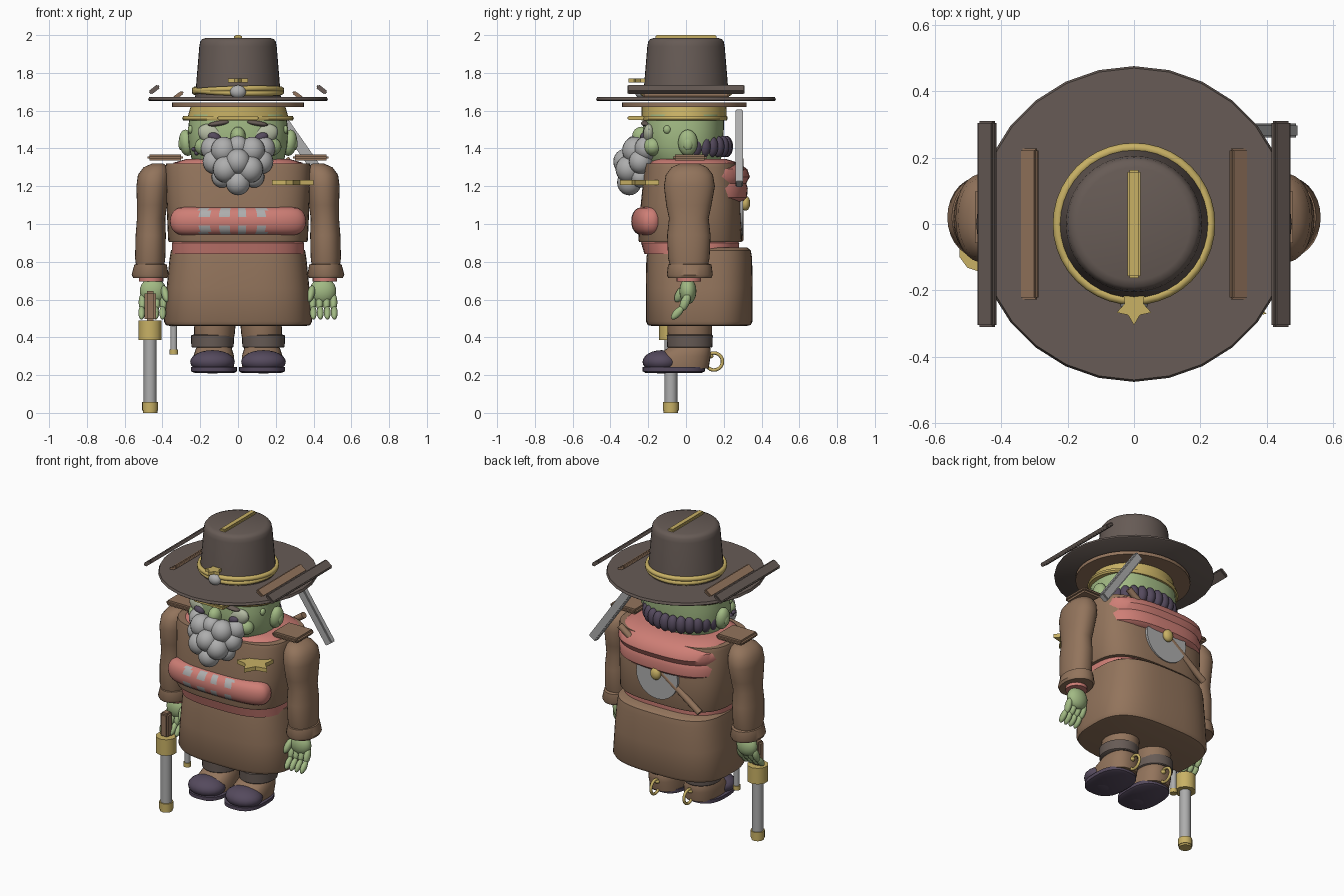
import bpy, bmesh, math
from mathutils import Vector, Matrix, Euler

cube = bpy.data.objects.get("Cube")
if cube:
    bpy.data.objects.remove(cube, do_unlink=True)


def material(name, rgb):
    m = bpy.data.materials.new(name)
    m.use_nodes = True
    m.diffuse_color = (*rgb, 1)
    m.node_tree.nodes["Principled BSDF"].inputs["Base Color"].default_value = (*rgb, 1)
    return m


HAT = material("dark felt", (0.135, 0.105, 0.092))
BROWN = material("leather brown", (0.29, 0.175, 0.107))
GOLD = material("gold", (0.58, 0.44, 0.13))
RED = material("faded red", (0.62, 0.21, 0.18))
GREY = material("steel grey", (0.42, 0.42, 0.42))
GREEN = material("skin green", (0.36, 0.49, 0.23))
PURPLE = material("dark purple", (0.09, 0.068, 0.11))
PALE = material("pale eyelid", (0.45, 0.49, 0.36))


def finish(bm, name, mats, smooth=True):
    bmesh.ops.recalc_face_normals(bm, faces=bm.faces)
    me = bpy.data.meshes.new(name)
    bm.to_mesh(me)
    bm.free()
    ob = bpy.data.objects.new(name, me)
    bpy.context.collection.objects.link(ob)
    for m in mats if isinstance(mats, (list, tuple)) else [mats]:
        me.materials.append(m)
    if smooth:
        bpy.ops.object.select_all(action='DESELECT')
        ob.select_set(True)
        bpy.context.view_layer.objects.active = ob
        bpy.ops.object.shade_smooth_by_angle(angle=math.radians(40))
    return ob


def loft(name, rings, mats, power=2.0, segs=40, rule=None):
    """Stack of superellipse rings: (z, half x, half y, centre x, centre y)."""
    bm = bmesh.new()
    loops = []
    for z, hx, hy, cx, cy in rings:
        loop = []
        for i in range(segs):
            c, s = math.cos(math.tau * i / segs), math.sin(math.tau * i / segs)
            loop.append(bm.verts.new((cx + hx * math.copysign(abs(c) ** (2 / power), c),
                                      cy + hy * math.copysign(abs(s) ** (2 / power), s), z)))
        loops.append(loop)
    for a, b in zip(loops, loops[1:]):
        for i in range(segs):
            j = (i + 1) % segs
            bm.faces.new((a[i], a[j], b[j], b[i]))
    bm.faces.new(loops[0])
    bm.faces.new(loops[-1])
    if rule:
        for f in bm.faces:
            f.material_index = rule(f.calc_center_median())
    return finish(bm, name, mats)


def ball(name, loc, size, mat, rot=(0, 0, 0)):
    bm = bmesh.new()
    mx = Matrix.LocRotScale(Vector(loc), Euler(rot), Vector(size))
    bmesh.ops.create_uvsphere(bm, u_segments=20, v_segments=12, radius=1, matrix=mx)
    return finish(bm, name, mat)


def box(name, loc, size, mat, rot=(0, 0, 0), bevel=0.006):
    bm = bmesh.new()
    bmesh.ops.create_cube(bm, size=1, matrix=Matrix.Diagonal((*size, 1)))
    bmesh.ops.bevel(bm, geom=bm.edges[:], offset=bevel, segments=2, affect='EDGES')
    bm.transform(Matrix.LocRotScale(Vector(loc), Euler(rot), None))
    return finish(bm, name, mat)


def rod(name, a, b, r, mat, r2=None, segs=20):
    a, b = Vector(a), Vector(b)
    bm = bmesh.new()
    mx = Matrix.Translation((a + b) / 2) @ (b - a).to_track_quat('Z', 'Y').to_matrix().to_4x4()
    bmesh.ops.create_cone(bm, cap_ends=True, segments=segs, radius1=r,
                          radius2=r if r2 is None else r2, depth=(b - a).length, matrix=mx)
    return finish(bm, name, mat)


def ring(name, loc, radius, thick, mat, rot=(0, 0, 0)):
    bpy.ops.mesh.primitive_torus_add(location=loc, rotation=rot, major_radius=radius,
                                     minor_radius=thick, major_segments=40, minor_segments=10)
    ob = bpy.context.object
    ob.name = name
    ob.data.materials.append(mat)
    bpy.ops.object.shade_smooth_by_angle(angle=math.radians(60))


def star(name, loc, radius, thick, mat):
    bm = bmesh.new()
    vs = []
    for i in range(10):
        r = radius * (0.55 if i % 2 else 1)
        a = math.tau * i / 10 - math.pi / 2
        vs.append(bm.verts.new((loc[0] + r * math.cos(a), loc[1] + r * math.sin(a), loc[2] - thick / 2)))
    f = bm.faces.new(vs)
    out = bmesh.ops.extrude_face_region(bm, geom=[f])["geom"]
    bmesh.ops.translate(bm, vec=(0, 0, thick), verts=[v for v in out if isinstance(v, bmesh.types.BMVert)])
    return finish(bm, name, mat, smooth=False)


# Hat
loft("hat_brim", [(1.652, .47, .47, 0, 0), (1.657, .476, .476, 0, 0), (1.672, .47, .47, 0, 0)], HAT, segs=28)
loft("hat_crown", [(1.66, .228, .228, 0, 0), (1.94, .205, .205, 0, 0), (1.965, .2, .2, 0, 0),
                   (1.978, .19, .19, 0, 0), (1.985, .17, .17, 0, 0)], HAT)
loft("hat_lining", [(1.62, .35, .33, 0, -.01), (1.642, .35, .33, 0, -.01)], BROWN)
box("crown_strip", (0, 0, 1.985), (.04, .325, .03), GOLD)
for tilt in (-.05, .05):
    ring("hat_cord", (0, 0, 1.705), .23, .015, GOLD, (tilt, tilt / 2, 0))
star("hat_star", (0, -.25, 1.76), .055, .02, GOLD)
ball("hat_badge", (0, -.24, 1.7), (.042, .03, .035), GREY)
loft("hat_under_band", [(1.555, .27, .225, 0, -.01), (1.625, .25, .225, 0, -.01)], GOLD)
loft("hat_under_rim", [(1.547, .288, .225, 0, -.01), (1.556, .296, .23, 0, -.01), (1.572, .29, .228, 0, -.01)], GOLD)
box("rim_buckle", (0, -.265, 1.562), (.22, .09, .022), GOLD)
for s in (1, -1):
    box("outer_brim_bar", (s * .443, 0, 1.712), (.062, .62, .024), HAT, (0, s * .66, 0))
    box("inner_brim_bar", (s * .315, 0, 1.682), (.06, .455, .02), BROWN, (0, s * .6, 0))

# Head and face
loft("head", [(1.28, .2, .16, 0, 0), (1.34, .245, .195, 0, -.01), (1.42, .262, .21, 0, -.015),
              (1.5, .265, .215, 0, -.015), (1.58, .255, .21, 0, -.01)], GREEN, power=2.4)
ball("nose", (0, -.235, 1.465), (.04, .05, .05), GREEN)
for s in (1, -1):
    ball("ear", (s * .272, .01, 1.43), (.04, .052, .07), GREEN, (0, s * .12, 0))
    ball("ear_lobe", (s * .3, .01, 1.425), (.016, .026, .035), GREEN)
    ball("cheek", (s * .17, -.175, 1.41), (.06, .05, .05), GREEN)
    ball("eyelid", (s * .14, -.195, 1.475), (.075, .032, .052), PALE, (0, s * -.35, 0))
    ball("eye", (s * .125, -.22, 1.46), (.036, .024, .024), PURPLE, (0, s * -.35, 0))
    ball("eyebrow", (s * .1, -.21, 1.533), (.06, .028, .014), HAT, (0, s * .15, 0))
    ball("wart", (s * .25, -.1, 1.5), (.015, .02, .022), GREEN)
for x, z in ((-.22, 1.375), (-.2, 1.39), (-.235, 1.395)):
    ball("cheek_stubble", (x, -.16, z), (.012, .02, .012), PURPLE)

# Beard of overlapping balls
beard = [(0, -.27, 1.41, .055), (0, -.32, 1.33, .065), (0, -.3, 1.22, .065)]
for s in (1, -1):
    beard += [(s * .075, -.27, 1.39, .068), (s * .135, -.21, 1.4, .062), (s * .125, -.24, 1.33, .062),
              (s * .065, -.305, 1.29, .068), (s * .085, -.24, 1.25, .055)]
for x, y, z, r in beard:
    ball("beard_tuft", (x, y, z), (r, r, r * 1.05), GREY)

# Hair braid round the back of the head
for i in range(13):
    a = math.radians(12 + 13 * i)
    ball("hair_lock", (.23 * math.cos(a), .01 + .205 * math.sin(a), 1.41), (.034, .034, .056), PURPLE, (0, 0, a))

# Body: jacket, shawl, sash, belt, skirt
loft("jacket", [(.905, .365, .27, 0, .022), (.915, .37, .274, 0, .022), (1.1, .378, .265, 0, .025),
                (1.3, .386, .25, 0, .03), (1.32, .38, .245, 0, .03)], BROWN, power=3.2, segs=56)
loft("shawl", [(1.12, .34, .25, 0, .05), (1.14, .362, .268, 0, .055), (1.19, .366, .272, 0, .055),
               (1.215, .358, .264, 0, .055), (1.25, .37, .28, 0, .058), (1.29, .368, .27, 0, .055),
               (1.325, .34, .235, 0, .04), (1.345, .27, .19, 0, .02)], RED, power=2.8, segs=56)


def sash_paint(c):
    row = abs(c.z - 1.015)
    return int(abs(c.x) < .2 and c.y < -.2 and .02 < row < .066 and int((c.x + .2) / .05) % 2 == 0)


sash = []
for i in range(11):
    t = math.radians(-84 + 16.8 * i)
    k = math.cos(t) ** .6
    sash.append((1.015 + .075 * math.sin(t), .26 + .1 * k, .02 + .08 * k, 0, -.19))
loft("chest_sash", sash, [RED, GREY], power=2.6, segs=96, rule=sash_paint)
loft("belt", [(.84, .35, .25, 0, .03), (.9, .35, .26, 0, .022), (.91, .34, .25, 0, .022)], RED, power=3, segs=48)
loft("coat_skirt", [(.46, .36, .25, 0, .07), (.465, .382, .272, 0, .07), (.485, .392, .283, 0, .07),
                    (.66, .378, .283, 0, .07), (.82, .362, .28, 0, .07), (.86, .355, .273, 0, .07),
                    (.875, .335, .255, 0, .07)], BROWN, power=3, segs=56)
star("chest_star", (.29, -.235, 1.22), .115, .025, GOLD)

# Back axe and blade
rod("axe_blade", (0, .285, 1.09), (0, .302, 1.09), .15, GREY, segs=32)
ball("axe_boss", (0, .315, 1.11), (.035, .025, .04), GOLD)
rod("axe_handle", (.28, .285, 1.34), (-.3, .285, .92), .02, BROWN)
box("back_blade", (.34, .282, 1.4), (.055, .042, .47), GREY, (0, -.61, 0))

for s in (1, -1):
    # Sleeves, cuffs and shoulder plates
    loft("sleeve", [(.74, .07, .09, s * .465, .015), (.82, .08, .11, s * .465, .015),
                    (.94, .08, .115, s * .462, .015), (1.03, .075, .105, s * .46, .015),
                    (1.1, .08, .12, s * .455, .015), (1.2, .088, .135, s * .45, .018),
                    (1.26, .085, .125, s * .445, .018), (1.3, .065, .095, s * .435, .018),
                    (1.32, .03, .05, s * .425, .018)], BROWN, power=2.2, segs=32)
    loft("cuff", [(.715, .09, .115, s * .465, .02), (.73, .098, .122, s * .465, .02),
                  (.785, .086, .115, s * .463, .02), (.79, .07, .1, s * .463, .02)], BROWN, segs=28)
    rod("cuff_lining", (s * .46, .015, .695), (s * .46, .015, .73), .065, RED)
    box("shoulder_plate", (s * .385, .02, 1.352), (.19, .18, .034), BROWN, bevel=.012)
    # Hands
    ball("palm", (s * .45, .01, .645), (.07, .045, .07), GREEN)
    for k in range(4):
        x = s * (.395 + .037 * k)
        ball("finger_base", (x, -.005, .585), (.02, .024, .05), GREEN, (-.4, 0, 0))
        ball("finger_tip", (x + s * .004, -.045, .53), (.018, .021, .045), GREEN, (-.75, 0, 0))
    ball("thumb", (s * .385, -.03, .63), (.021, .024, .05), GREEN, (-.5, s * .25, 0))
    # Legs and boots
    loft("trouser", [(.33, .09, .1, s * .125, .02), (.42, .108, .118, s * .125, .02),
                     (.5, .11, .12, s * .12, .02)], BROWN, segs=28)
    loft("leg_band", [(.345, .105, .115, s * .135, .02), (.35, .112, .12, s * .135, .02),
                      (.41, .114, .122, s * .135, .02), (.415, .1, .11, s * .135, .02)], HAT, segs=28)
    loft("boot", [(.235, .105, .15, s * .125, -.03), (.3, .108, .15, s * .128, -.02),
                  (.34, .095, .115, s * .128, .015), (.36, .085, .1, s * .128, .02)], BROWN, power=2.4, segs=32)
    loft("boot_sole", [(.212, .105, .15, s * .125, -.065), (.22, .122, .165, s * .128, -.065),
                       (.242, .122, .165, s * .128, -.065)], PURPLE, power=2.6, segs=32)
    ball("boot_toe", (s * .135, -.13, .27), (.118, .1, .062), PURPLE)
    ring("spur_ring", (s * .12, .148, .272), .045, .009, GOLD, (0, math.pi / 2, 0))
    ball("spur_stud", (s * .12, .12, .3), (.018, .025, .014), GOLD)

# Held long-barrelled weapon
gx, gy = -.465, -.08
box("weapon_grip", (gx, gy, .565), (.06, .06, .16), BROWN, bevel=.012)
rod("weapon_drum", (gx, gy, .385), (gx, gy, .49), .064, GOLD, segs=10)
rod("weapon_barrel", (gx, gy, .03), (gx, gy, .39), .034, GREY)
rod("weapon_muzzle", (gx, gy, .012), (gx, gy, .058), .042, GOLD)
rod("weapon_muzzle_tip", (gx, gy, 0), (gx, gy, .014), .038, GOLD)

# Small holstered rod under the coat
rod("side_rod", (-.34, -.04, .32), (-.34, -.04, .5), .018, GREY)
rod("side_rod_tip", (-.34, -.04, .308), (-.34, -.04, .335), .023, GOLD)
